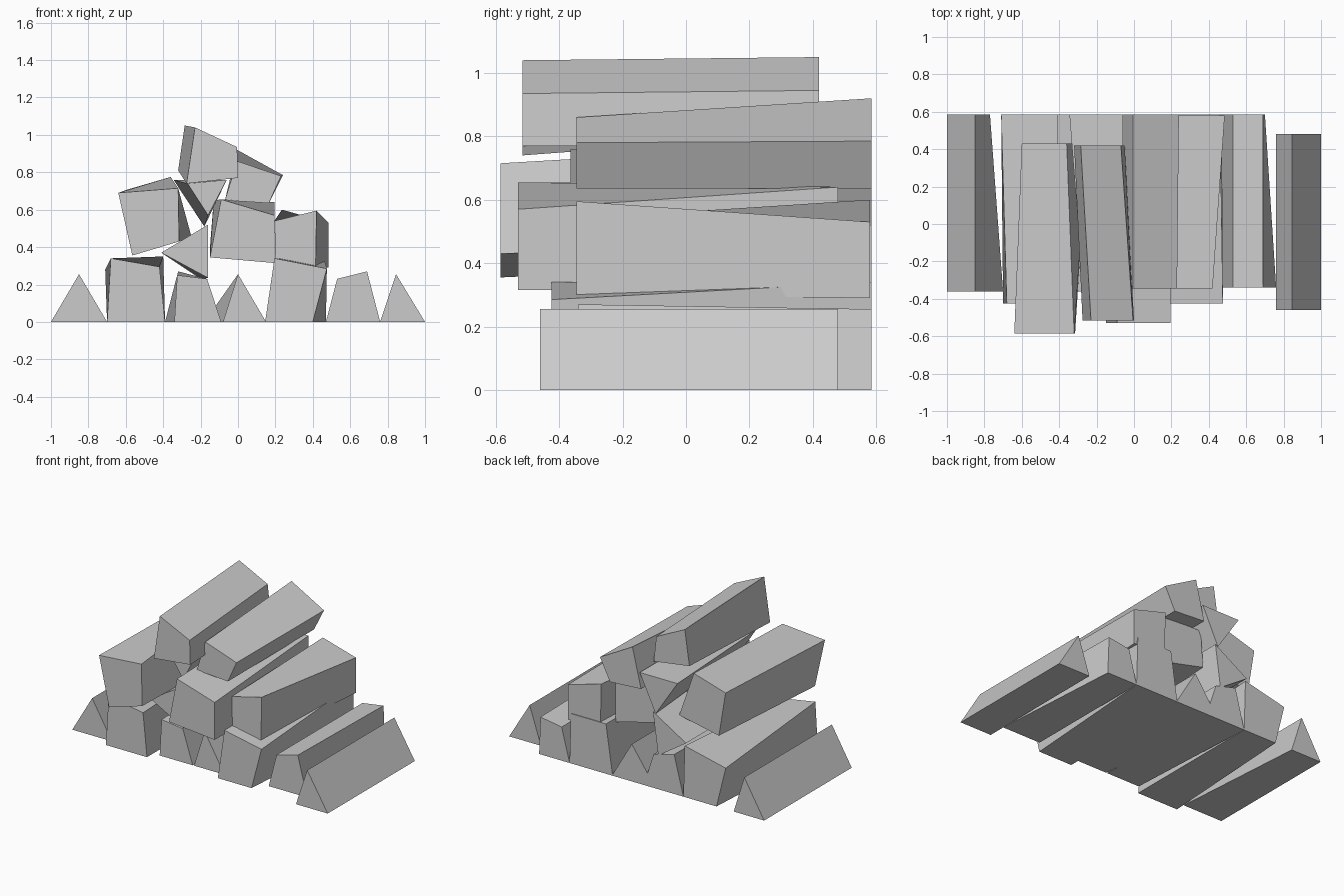
import bpy
import bmesh

# Remove the default object only
default_cube = bpy.data.objects.get("Cube")
if default_cube is not None:
    bpy.data.objects.remove(default_cube, do_unlink=True)

# Single flat colour shared by every log
grey = bpy.data.materials.new("plain_grey")
grey.use_nodes = True
grey_value = (0.6, 0.6, 0.6, 1.0)
grey.diffuse_color = grey_value
grey_shader = grey.node_tree.nodes["Principled BSDF"]
grey_shader.inputs["Base Color"].default_value = grey_value
grey_shader.inputs["Roughness"].default_value = 0.9


def split_log(name, front_y, back_y, profile, moved=None):
    """Loft an (x, z) end profile from front to back.

    'moved' maps a corner index to its place on the back end, so that
    each log can taper or twist slightly along its length.
    """
    back_profile = list(profile)
    for corner, place in (moved or {}).items():
        back_profile[corner] = place
    bm = bmesh.new()
    front = [bm.verts.new((x, front_y, z)) for x, z in profile]
    back = [bm.verts.new((x, back_y, z)) for x, z in back_profile]
    bm.faces.new(front)
    bm.faces.new(reversed(back))
    for i in range(len(front)):
        j = (i + 1) % len(front)
        bm.faces.new((front[i], back[i], back[j], front[j]))
    bmesh.ops.recalc_face_normals(bm, faces=bm.faces)
    mesh = bpy.data.meshes.new(name)
    bm.to_mesh(mesh)
    bm.free()
    mesh.materials.append(grey)
    log = bpy.data.objects.new(name, mesh)
    bpy.context.collection.objects.link(log)
    return log


# Bottom row, from the right-hand side (-x) to the left (+x)
split_log("bottom_log_outer_right", -.36, .585,
          [(-1, 0), (-.85, .255), (-.7, 0)],
          moved={2: (-.77, 0)})
split_log("bottom_log_right", -.425, .585,
          [(-.7, 0), (-.68, .34), (-.42, .295), (-.39, 0)],
          moved={0: (-.64, 0), 1: (-.71, .28), 2: (-.4, .35)})
split_log("bottom_log_inner_right", -.36, .585,
          [(-.34, 0), (-.325, .25), (-.165, .23), (-.09, 0)],
          moved={0: (-.39, 0), 1: (-.32, .27)})
split_log("bottom_log_middle", -.36, .585,
          [(-.08, 0), (0, .255), (.15, 0)],
          moved={0: (-.18, 0)})
split_log("bottom_log_inner_left", -.425, .585,
          [(.145, 0), (.195, .34), (.475, .285), (.4, 0)],
          moved={2: (.46, .34), 3: (.47, 0)})
split_log("bottom_log_left", -.34, .585,
          [(.47, 0), (.53, .23), (.69, .27), (.76, 0)],
          moved={2: (.69, .255), 3: (.7, 0)})
split_log("bottom_log_outer_left", -.46, .48,
          [(.76, 0), (.845, .255), (1, 0)])

# Second row
split_log("second_log_outer_right", -.585, .43,
          [(-.64, .69), (-.32, .715), (-.315, .43), (-.565, .355)],
          moved={0: (-.6, .705), 1: (-.36, .775),
                 2: (-.25, .46), 3: (-.55, .4)})
split_log("second_log_inner_right", -.36, .585,
          [(-.41, .37), (-.16, .52), (-.16, .235)],
          moved={2: (-.2, .23)})
split_log("second_log_middle", -.53, .48,
          [(-.15, .345), (-.09, .655), (.195, .57), (.195, .315)],
          moved={0: (-.15, .4), 1: (-.13, .65), 2: (.195, .64)})
split_log("second_log_left", -.345, .58,
          [(.195, .54), (.42, .595), (.415, .3), (.2, .32)],
          moved={0: (.235, .6), 1: (.485, .53),
                 2: (.485, .29), 3: (.24, .31)})

# Upper logs
split_log("upper_log_right", -.365, .585,
          [(-.27, .74), (-.06, .76), (-.16, .57)],
          moved={0: (-.345, .76), 2: (-.18, .51)})
split_log("upper_log_left", -.345, .585,
          [(-.005, .86), (.23, .78), (.165, .635), (-.07, .65)],
          moved={0: (-.005, .92), 1: (.24, .785)})
split_log("top_log", -.515, .42,
          [(-.275, .74), (-.23, 1.04), (-.005, .935), (0, .77)],
          moved={0: (-.32, .81), 1: (-.285, 1.05), 2: (-.07, .945), 3: (-.05, .77)})
